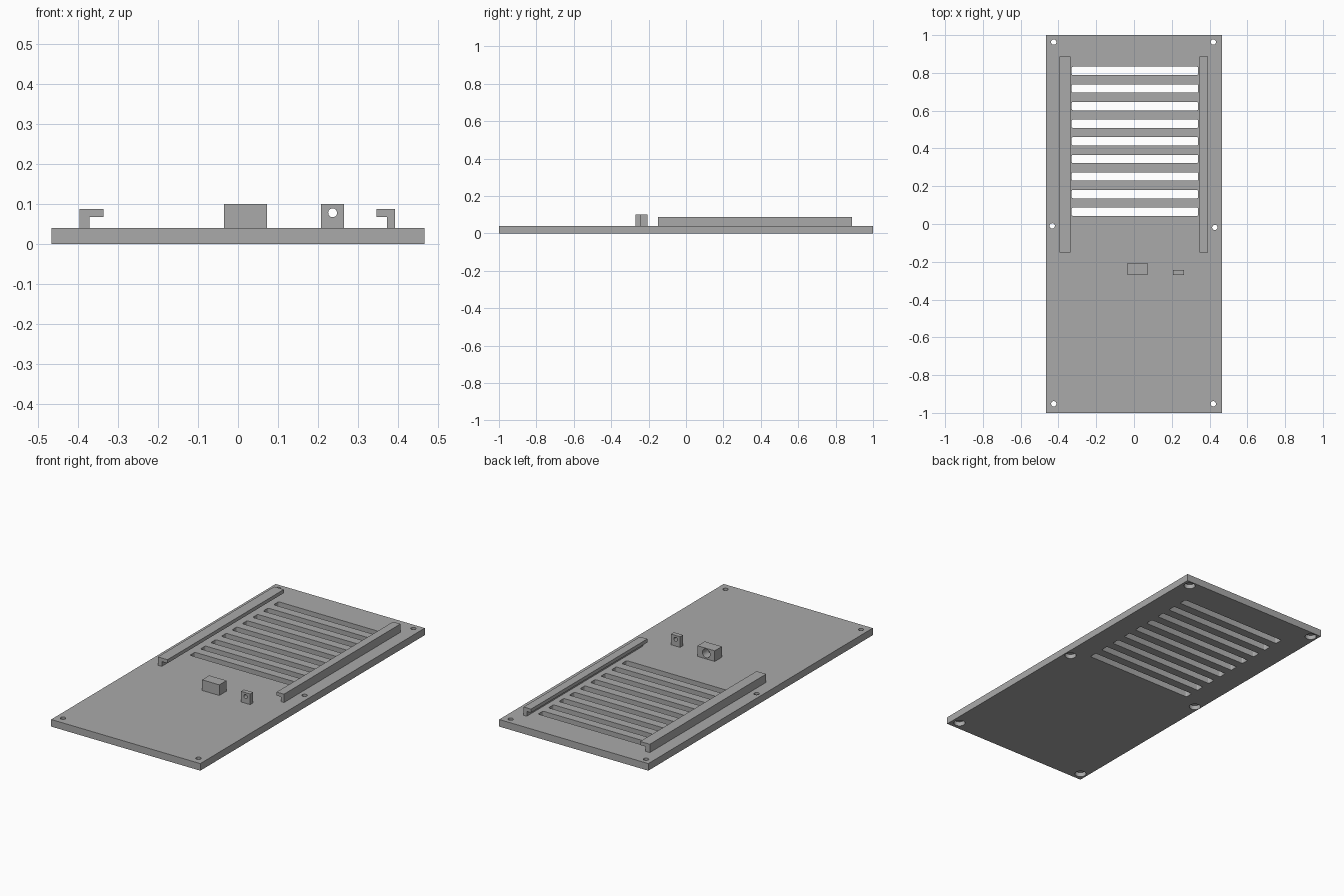
import bpy, bmesh, math
from mathutils import Matrix, Vector

if "Cube" in bpy.data.objects:
    bpy.data.objects.remove(bpy.data.objects["Cube"], do_unlink=True)

grey = bpy.data.materials.new("plain grey")
grey.use_nodes = True
grey.diffuse_color = (0.40, 0.40, 0.40, 1)
grey.node_tree.nodes["Principled BSDF"].inputs["Base Color"].default_value = (0.40, 0.40, 0.40, 1)

T = 0.04  # plate thickness


def add_box(bm, x0, x1, y0, y1, z0, z1, corner=0):
    """Box between limits, with optionally rounded upright corners."""
    size = Matrix.Diagonal((x1 - x0, y1 - y0, z1 - z0, 1))
    mid = Matrix.Translation(((x0 + x1) / 2, (y0 + y1) / 2, (z0 + z1) / 2))
    verts = bmesh.ops.create_cube(bm, size=1, matrix=mid @ size)["verts"]
    if corner:
        upright = {e for v in verts for e in v.link_edges
                   if abs(e.verts[0].co.z - e.verts[1].co.z) > 1e-4}
        bmesh.ops.bevel(bm, geom=list(upright), offset=corner, segments=3,
                        profile=0.5, affect="EDGES")


def add_rod(bm, centre, radius, length, along_y=False):
    turn = Matrix.Rotation(math.pi / 2, 4, "X") if along_y else Matrix()
    bmesh.ops.create_cone(bm, cap_ends=True, segments=32, radius1=radius, radius2=radius,
                          depth=length, matrix=Matrix.Translation(centre) @ turn)


def finish(bm, name):
    bmesh.ops.recalc_face_normals(bm, faces=bm.faces)
    mesh = bpy.data.meshes.new(name)
    bm.to_mesh(mesh)
    bm.free()
    mesh.materials.append(grey)
    ob = bpy.data.objects.new(name, mesh)
    bpy.context.collection.objects.link(ob)
    return ob


def box(name, *limits):
    bm = bmesh.new()
    add_box(bm, *limits)
    return finish(bm, name)


def cut(ob, bm):
    """Subtract the cutter mesh, apply, and discard the cutter."""
    cutter = finish(bm, "cutter")
    cutter.hide_render = True
    mod = ob.modifiers.new("cut", "BOOLEAN")
    mod.operation, mod.solver, mod.object = "DIFFERENCE", "EXACT", cutter
    bpy.context.view_layer.objects.active = ob
    bpy.ops.object.modifier_apply(modifier=mod.name)
    bpy.data.objects.remove(cutter, do_unlink=True)


# Base plate with vent slots and counterbored screw holes
plate = box("base_plate", -0.465, 0.465, -1, 1, 0, T)
screws = [(-0.425, 0.963), (0.42, 0.963), (-0.433, -0.01),
          (0.428, -0.018), (-0.425, -0.952), (0.42, -0.952)]
through, bores = bmesh.new(), bmesh.new()
for i in range(9):
    y = 0.065 + i * 0.0932
    add_box(through, -0.33, 0.34, y - 0.022, y + 0.022, -0.05, T + 0.05, corner=0.007)
for x, y in screws:
    add_rod(through, (x, y, 0), 0.014, 0.2)
    add_rod(bores, (x, y, 0), 0.03, 0.05)
cut(plate, through)
cut(plate, bores)


# Hooked guide rails: L-shaped section swept along y
def rail(name, outer, wall, lip):
    section = [(outer, T), (wall, T), (wall, 0.067), (lip, 0.067), (lip, 0.087), (outer, 0.087)]
    bm = bmesh.new()
    face = bm.faces.new([bm.verts.new((x, -0.15, z)) for x, z in section])
    swept = bmesh.ops.extrude_face_region(bm, geom=[face])["geom"]
    bmesh.ops.translate(bm, vec=Vector((0, 1.037, 0)),
                        verts=[g for g in swept if isinstance(g, bmesh.types.BMVert)])
    return finish(bm, name)


rail("right_rail", -0.395, -0.37, -0.335)
rail("left_rail", 0.392, 0.372, 0.346)

# Socket block with a blind hole in its back
socket = box("socket_block", -0.035, 0.0725, -0.27, -0.206, T, 0.1)
bm = bmesh.new()
add_rod(bm, (0.018, -0.206, 0.071), 0.024, 0.1, along_y=True)
cut(socket, bm)

# Small lug with a hole right through
lug = box("pierced_lug", 0.2075, 0.265, -0.27, -0.244, T, 0.1)
bm = bmesh.new()
add_rod(bm, (0.236, -0.257, 0.078), 0.011, 0.2, along_y=True)
cut(lug, bm)

# Smooth the round holes, keep edges crisp
for ob in (plate, socket, lug):
    bpy.ops.object.select_all(action="DESELECT")
    ob.select_set(True)
    bpy.context.view_layer.objects.active = ob
    bpy.ops.object.shade_smooth_by_angle(angle=math.radians(35))
